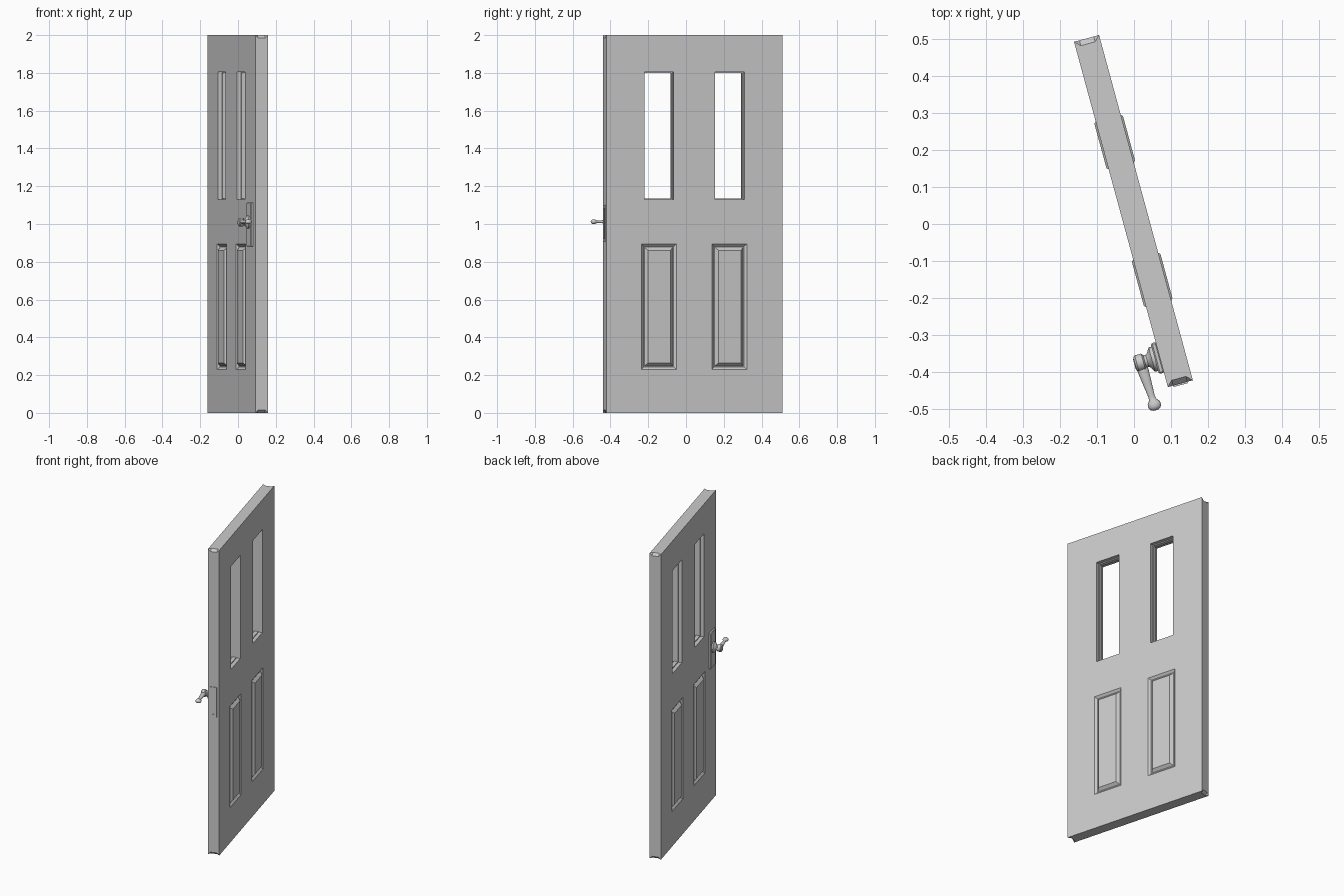
import bpy, bmesh, math
from mathutils import Matrix, Vector

if "Cube" in bpy.data.objects:
    bpy.data.objects.remove(bpy.data.objects["Cube"])

# The door is modelled square (x = thickness, y = width), then swung ajar
SWING = Matrix.Translation((-0.0015, 0.035, 0)) @ Matrix.Rotation(math.radians(15.2), 4, 'Z')
T, W, H = 0.035, 0.483, 2.0          # half thickness, half width, height

grey = bpy.data.materials.new("plain_grey")
grey.diffuse_color = (0.6, 0.6, 0.6, 1)
grey.use_nodes = True
grey.node_tree.nodes["Principled BSDF"].inputs["Base Color"].default_value = grey.diffuse_color


def finish(name, bm, smooth=False):
    mesh = bpy.data.meshes.new(name)
    bm.to_mesh(mesh)
    bm.free()
    mesh.materials.append(grey)
    obj = bpy.data.objects.new(name, mesh)
    bpy.context.collection.objects.link(obj)
    obj.matrix_world = SWING
    if smooth:
        bpy.ops.object.select_all(action='DESELECT')
        obj.select_set(True)
        bpy.context.view_layer.objects.active = obj
        bpy.ops.object.shade_smooth_by_angle(angle=math.radians(35))
    return obj


def face(bm, pts, hint):
    """Add a face whose normal agrees with the hint direction."""
    f = bm.faces.new([bm.verts.new(p) for p in pts])
    f.normal_update()
    if f.normal.dot(Vector(hint)) < 0:
        f.normal_flip()


def ring(x, inset, box):
    y0, y1, z0, z1 = box
    return [(x, y0 + inset, z0 + inset), (x, y1 - inset, z0 + inset),
            (x, y1 - inset, z1 - inset), (x, y0 + inset, z1 - inset)]


def loft(bm, profile, box, side, cap):
    """Rectangular moulding: (x, inset) profile swept round an opening."""
    c = Vector((0, (box[0] + box[1]) / 2, (box[2] + box[3]) / 2))
    rings = [ring(x * side, i, box) for x, i in profile]
    for a, b in zip(rings, rings[1:]):
        for k in range(4):
            m = (k + 1) % 4
            mid = (Vector(a[k]) + Vector(a[m])) / 2
            face(bm, [a[k], a[m], b[m], b[k]],
                 (side, 0.1 * (c.y - mid.y), 0.1 * (c.z - mid.z)))
    if cap:
        face(bm, rings[-1], (side, 0, 0))


# Door slab: rows of faces with openings, sides with clipped end edges
panels = [(-0.289, -0.097, 0.23, 0.895), (0.097, 0.289, 0.23, 0.895)]
windows = [(-0.274, -0.113, 1.13, 1.805), (0.113, 0.274, 1.13, 1.805)]
bm = bmesh.new()
for side in (-1, 1):
    for z0, z1, holes in ((0, 0.23, []), (0.23, 0.895, panels), (0.895, 1.13, []),
                          (1.13, 1.805, windows), (1.805, H, [])):
        ys = [-W] + [y for h in holes for y in h[:2]] + [W]
        for y0, y1 in zip(ys[::2], ys[1::2]):
            face(bm, ring(side * T, 0, (y0, y1, z0, z1)), (side, 0, 0))
    for box in panels:
        loft(bm, [(T, 0), (0.023, 0.014), (0.023, 0.018), (0.04, 0.034)], box, side, True)
    for box in windows:
        loft(bm, [(T, 0), (0.012, 0), (0.012, 0.006), (0, 0.006)], box, side, False)
C, X = 0.015, 0.02                   # clip depth and half width
for z, s in ((0, -1), (H, 1)):
    face(bm, [(-T, W, z), (-X, W - C, z), (X, W - C, z), (T, W, z),
              (T, -W, z), (X, C - W, z), (-X, C - W, z), (-T, -W, z)], (0, 0, s))
    for e in (-1, 1):
        out = (0, e, s)
        zi, yi = z - s * C, e * (W - C)
        face(bm, [(-X, yi, z), (X, yi, z), (X, e * W, zi), (-X, e * W, zi)], out)
        for k in (-1, 1):
            face(bm, [(k * T, e * W, z), (k * X, yi, z), (k * X, e * W, zi)], out)
for e in (-1, 1):
    face(bm, [(-T, e * W, 0), (-X, e * W, C), (X, e * W, C), (T, e * W, 0),
              (T, e * W, H), (X, e * W, H - C), (-X, e * W, H - C), (-T, e * W, H)], (0, e, 0))
bmesh.ops.remove_doubles(bm, verts=bm.verts, dist=1e-5)
finish("door_leaf", bm)


def box_part(name, lo, hi, bevel):
    bm = bmesh.new()
    size = [b - a for a, b in zip(lo, hi)]
    mid = [(a + b) / 2 for a, b in zip(lo, hi)]
    bmesh.ops.create_cube(bm, size=1, matrix=Matrix.Translation(mid) @ Matrix.Diagonal((*size, 1)))
    if bevel:
        bmesh.ops.bevel(bm, geom=bm.edges[:], offset=bevel, segments=1, affect='EDGES')
    finish(name, bm)


def lathe(name, profile, matrix, n=24):
    """Turn a (distance, radius) profile about local z, then place it."""
    bm = bmesh.new()
    rows = [[bm.verts.new((r * math.cos(2 * math.pi * k / n), r * math.sin(2 * math.pi * k / n), d))
             for k in range(n)] for d, r in profile]
    for a, b in zip(rows, rows[1:]):
        for k in range(n):
            bm.faces.new((a[k], a[(k + 1) % n], b[(k + 1) % n], b[k]))
    bm.faces.new(rows[0][::-1])
    bm.faces.new(rows[-1])
    bmesh.ops.transform(bm, matrix=matrix, verts=bm.verts)
    bmesh.ops.recalc_face_normals(bm, faces=bm.faces)
    finish(name, bm, True)


# Lock edge plate: a thin frame round a shallow field
bm = bmesh.new()
o = [(-0.02, 0.905), (0.02, 0.905), (0.02, 1.10), (-0.02, 1.10)]
i = [(-0.012, 0.922), (0.012, 0.922), (0.012, 1.083), (-0.012, 1.083)]
steps = [[(x, y, z) for x, z in loop] for loop, y in
         ((o, -W), (o, -W - 0.004), (i, -W - 0.004), (i, -W - 0.001))]
rows = [[bm.verts.new(p) for p in s] for s in steps]
for a, b in zip(rows, rows[1:]):
    for k in range(4):
        bm.faces.new((a[k], a[(k + 1) % 4], b[(k + 1) % 4], b[k]))
bm.faces.new(rows[-1])
bmesh.ops.recalc_face_normals(bm, faces=bm.faces)
finish("lock_edge_plate", bm)

# Handle back plate
box_part("handle_plate", (-T - 0.014, -0.443, 0.88), (-T + 0.002, -0.357, 1.115), 0.004)

# Handle rose, neck and hub
outward = Matrix.Translation((-T, -0.40, 1.01)) @ Matrix.Rotation(math.radians(-90), 4, 'Y')
lathe("handle_hub", [(0.01, 0.034), (0.022, 0.034), (0.026, 0.028), (0.03, 0.020), (0.035, 0.017),
                     (0.042, 0.018), (0.046, 0.023), (0.064, 0.023), (0.069, 0.019), (0.071, 0.012)],
      outward)

# Lever with a flared tip
along = (Matrix.Translation((-T - 0.054, -0.40, 1.012)) @ Matrix.Diagonal((1, 1, 0.72, 1))
         @ Matrix.Rotation(math.radians(90), 4, 'X') @ Matrix.Rotation(math.radians(3), 4, 'Y'))
lathe("handle_lever", [(0, 0.014), (0.025, 0.015), (0.06, 0.012), (0.095, 0.009), (0.105, 0.010),
                       (0.114, 0.017), (0.124, 0.018), (0.131, 0.014), (0.135, 0.006)], along)
